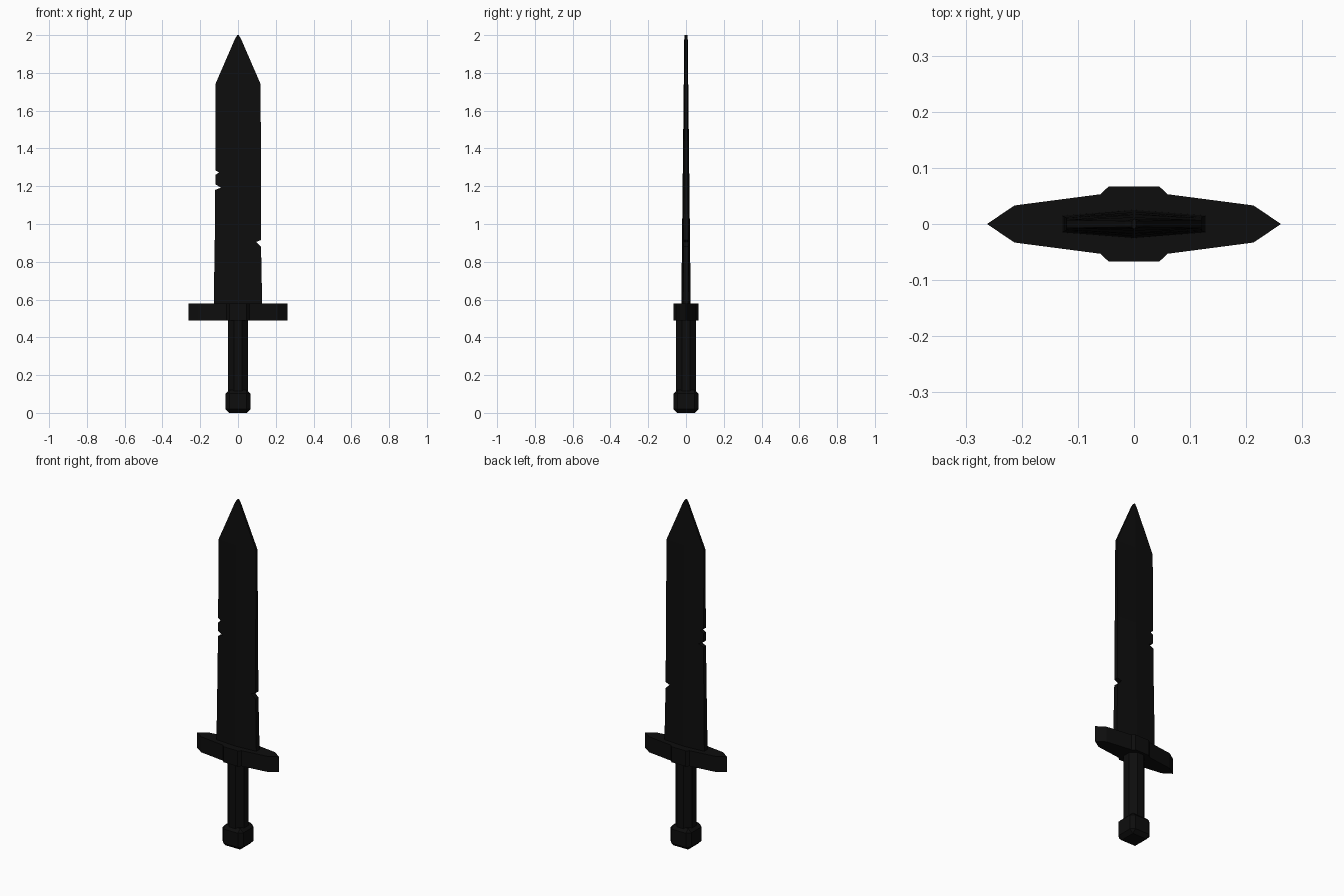
import bpy, bmesh, math

cube = bpy.data.objects.get("Cube")
if cube:
    bpy.data.objects.remove(cube, do_unlink=True)

black = bpy.data.materials.new("near_black")
black.use_nodes = True
color = (0.004, 0.004, 0.004, 1)
black.diffuse_color = color
black.node_tree.nodes["Principled BSDF"].inputs["Base Color"].default_value = color


def loft(name, rings):
    """Skin a stack of matching rings and cap both ends."""
    bm = bmesh.new()
    rows = [[bm.verts.new(p) for p in ring] for ring in rings]
    n = len(rows[0])
    for low, high in zip(rows, rows[1:]):
        for i in range(n):
            j = (i + 1) % n
            bm.faces.new((low[i], low[j], high[j], high[i]))
    bm.faces.new(rows[0][::-1])
    bm.faces.new(rows[-1])
    bmesh.ops.recalc_face_normals(bm, faces=bm.faces)
    mesh = bpy.data.meshes.new(name)
    bm.to_mesh(mesh)
    bm.free()
    mesh.materials.append(black)
    obj = bpy.data.objects.new(name, mesh)
    bpy.context.collection.objects.link(obj)
    return obj


# Blade: height, left edge, right edge; the pulled-in edges are chips
blade_rows = [
    (0.57, -0.128, 0.128), (0.88, -0.124, 0.122), (0.905, -0.124, 0.095),
    (0.915, -0.123, 0.122), (1.18, -0.121, 0.121), (1.193, -0.09, 0.121),
    (1.21, -0.12, 0.121), (1.26, -0.12, 0.121), (1.272, -0.1, 0.121),
    (1.285, -0.12, 0.121), (1.74, -0.12, 0.12), (1.98, -0.016, 0.016),
    (2.0, -0.004, 0.004)]


def blade_ring(z, left, right):
    ridge = 0.025 - 0.016 * (z - 0.57) / 1.43
    full = 0.124 if z < 1.74 else max(right, 0.004)

    def edge(x):
        return ridge * (1 - 0.4 * min(1, abs(x) / full))
    return [(left, -edge(left), z), (0, -ridge, z), (right, -edge(right), z),
            (right, edge(right), z), (0, ridge, z), (left, edge(left), z)]


loft("blade", [blade_ring(*row) for row in blade_rows])

# Crossguard: quarter outline mirrored both ways
quarter = [(0.262, 0), (0.213, 0.033), (0.06, 0.053), (0.045, 0.067)]
half = quarter + [(-x, y) for x, y in quarter[::-1]]
outline = half + [(x, -y) for x, y in half[-2:0:-1]]
loft("crossguard", [[(x, y, z) for x, y in outline] for z in (0.49, 0.58)])

# Octagonal grip
radius = 0.052 / math.cos(math.pi / 8)
angles = [(i + 0.5) * math.pi / 4 for i in range(8)]
loft("grip", [[(radius * math.cos(a), radius * math.sin(a), z) for a in angles]
              for z in (0.1, 0.5)])

# Pommel: box with chamfered edges
h = 0.066
corners = [(-h, -h), (h, -h), (h, h), (-h, h)]
pommel = loft("pommel", [[(x, y, z) for x, y in corners] for z in (0, 0.122)])
bevel = pommel.modifiers.new("chamfer", "BEVEL")
bevel.width = 0.02
bevel.segments = 1
